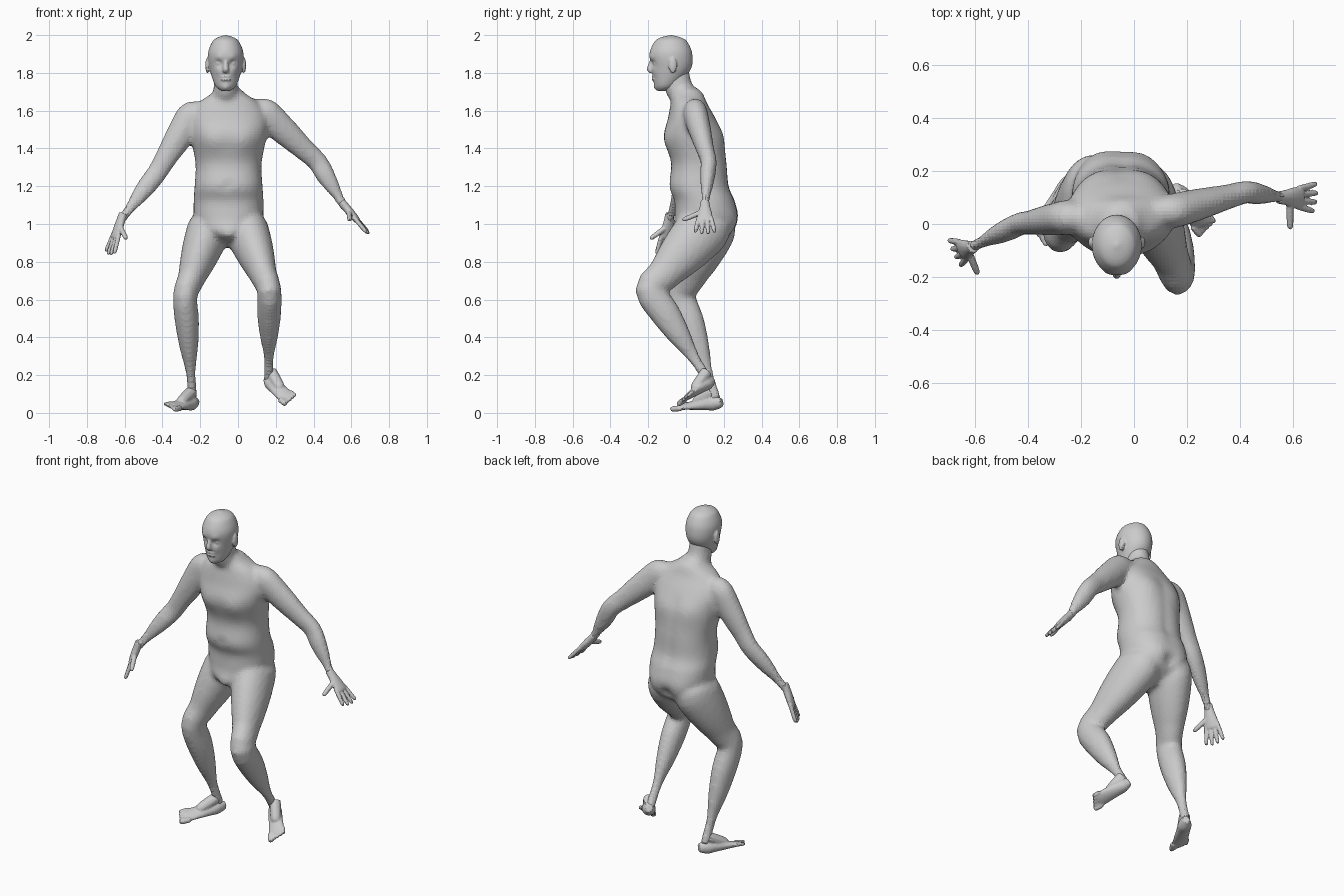
import bpy, bmesh, math
from mathutils import Vector

cube = bpy.data.objects.get("Cube")
if cube:
    bpy.data.objects.remove(cube)

GREY = (0.6, 0.6, 0.6, 1)
skin = bpy.data.materials.new("plain_grey")
skin.use_nodes = True
skin.diffuse_color = GREY
skin.node_tree.nodes["Principled BSDF"].inputs["Base Color"].default_value = GREY

ACROSS = Vector((1, 0, 0))
DEEP = Vector((0, 1, 0))
UP = Vector((0, 0, 1))
MIDDLE, FACE = -.05, -.065


def spline(rows, steps):
    """Catmull-Rom interpolation through rows of numbers."""
    out = []
    for i in range(len(rows) - 1):
        before, after = rows[max(i - 1, 0)], rows[min(i + 2, len(rows) - 1)]
        for s in range(steps):
            t = s / steps
            out.append([b + t / 2 * (c - a + t * (2 * a - 5 * b + 4 * c - d + t * (3 * (b - c) + d - a)))
                        for a, b, c, d in zip(before, rows[i], rows[i + 1], after)])
    return out + [rows[-1]]


def loft(name, rows, side=ACROSS, sides=20, steps=3, level=False, power=2, turn=(0, 0)):
    """Skin of rounded rings; each row is x, y, z, half width, half depth."""
    rows = spline(rows, steps)
    points = [Vector(r[:3]) for r in rows]
    last = len(rows) - 1
    bm, rings = bmesh.new(), []
    for i, (centre, row) in enumerate(zip(points, rows)):
        if level:
            yaw = turn[0] + (turn[1] - turn[0]) * i / last
            axis, u = UP, Vector((math.cos(yaw), math.sin(yaw), 0))
        else:
            axis = (points[min(i + 1, last)] - points[max(i - 1, 0)]).normalized()
            u = (side - axis * side.dot(axis)).normalized()
        v = axis.cross(u)
        ring = []
        for k in range(sides):
            angle = math.tau * k / sides
            c, s = (math.copysign(abs(w) ** (2 / power), w) for w in (math.cos(angle), math.sin(angle)))
            ring.append(bm.verts.new(centre + u * c * row[3] + v * s * row[4]))
        rings.append(ring)
    for low, high in zip(rings, rings[1:]):
        for k in range(sides):
            bm.faces.new((low[k - 1], low[k], high[k], high[k - 1]))
    bm.faces.new(rings[0])
    bm.faces.new(rings[-1])
    bmesh.ops.recalc_face_normals(bm, faces=bm.faces)
    mesh = bpy.data.meshes.new(name)
    bm.to_mesh(mesh)
    bm.free()
    mesh.materials.append(skin)
    ob = bpy.data.objects.new(name, mesh)
    bpy.context.collection.objects.link(ob)
    return ob


def stack(name, x, rows, **options):
    """Level rings above one x; each row is y, z, half width, half depth."""
    return loft(name, [(x, *row) for row in rows], level=True, **options)


def limb(name, joints, radii, bulges, side):
    """Tube through joints; muscle swells the top of each bone and thins the end."""
    joints = [Vector(j) for j in joints]
    rows = []
    for i, bulge in enumerate(bulges):
        for f in (0, .25, .5, .75):
            r = radii[i] + (radii[i + 1] - radii[i]) * f + bulge * math.sin(math.tau * f ** 1.2)
            rows.append((*joints[i].lerp(joints[i + 1], f), r * .9, r * 1.12))
    rows.append((*joints[-1], radii[-1], radii[-1]))
    return loft(name, rows, side)


def digit(base, tip, r):
    """Finger or toe with a rounded tip."""
    rows = [(*base.lerp(tip, f), r * w, r * w) for f, w in ((0, 1), (.5, 1), (.9, .85), (1, .3))]
    return loft("digit", rows, Vector((.3, .9, .2)), sides=10)


def blob(name, x, y, z, rx, ry, rz):
    """Small ellipsoid from level rings."""
    rows = []
    for i in range(7):
        angle = math.pi * (i + .2) / 6.4
        w = math.sin(angle)
        rows.append((x, y, z - rz * math.cos(angle), rx * w, ry * w))
    return loft(name, rows, level=True, steps=2)


def dab(ob, centre, radius, push):
    """Soft sculpting push."""
    for v in ob.data.vertices:
        d = (v.co - Vector(centre)).length / radius
        v.co += Vector(push) * math.exp(-d * d)


def fuse(name, parts, voxel, smoothing):
    """Join overlapping parts into one continuous faceted skin."""
    bpy.ops.object.select_all(action='DESELECT')
    for part in parts:
        part.select_set(True)
    bpy.context.view_layer.objects.active = parts[0]
    bpy.ops.object.join()
    parts[0].name = name
    remesh = parts[0].modifiers.new("skin", 'REMESH')
    remesh.mode, remesh.voxel_size = 'VOXEL', voxel
    soften = parts[0].modifiers.new("soften", 'SMOOTH')
    soften.iterations = smoothing


def hand(name, wrist, knuckle, spread, thumb):
    """Palm with four fanned fingers and a thumb."""
    wrist, knuckle, spread = Vector(wrist), Vector(knuckle), Vector(spread).normalized()
    reach = knuckle - wrist
    outline = ((-.4, .024, .022), (0, .028, .022), (.5, .038, .021), (1, .042, .017), (1.1, .036, .008))
    parts = [loft(name, [(*(wrist + reach * f), w, d) for f, w, d in outline], spread)]
    for i in (-1.5, -.5, .5, 1.5):
        base = knuckle + spread * i * .022 - reach * .2
        length = 1.3 - .12 * abs(i)
        parts.append(digit(base, base + reach * length + spread * i * .013, .012))
    parts.append(digit(wrist + reach * .3, Vector(thumb), .014))
    fuse(name, parts, .005, 2)


def foot(name, heel, ball, spread):
    """Wedge from heel to ball with an instep and five fanned toes."""
    heel, ball, spread = Vector(heel), Vector(ball), Vector(spread).normalized()
    stride = ball - heel
    rows = []
    for i in range(6):
        f = i / 5
        back = .55 if i == 0 else 1
        rows.append((*heel.lerp(ball, f), (.034 + .014 * f) * back, (.044 - .031 * f) * back))
    parts = [loft(name, rows, spread)]
    parts.append(digit(heel + stride * .22 + UP * .06, heel + stride * .7 + UP * .01, .032))
    for i in range(5):
        base = ball + spread * (i - 1.9) * .02 - stride * (.06 + .02 * i)
        parts.append(digit(base, base + stride * (.26 - .01 * i), .011 if i else .016))
    fuse(name, parts, .006, 3)


# Torso, twisted so the chest and hips turn opposite ways
torso = stack("torso", MIDDLE, [
    (.09, .88, .04, .05), (.09, .95, .14, .15), (.105, 1.03, .18, .165), (.1, 1.12, .185, .16),
    (.07, 1.2, .18, .16), (.07, 1.32, .175, .148), (.04, 1.46, .2, .155), (.03, 1.56, .205, .125),
    (.015, 1.64, .16, .095), (.01, 1.69, .09, .08), (0, 1.72, .06, .06)],
    sides=40, steps=5, power=2.25, turn=(-.16, .12))
for s in (-1, 1):
    dab(torso, (MIDDLE + s * .09, -.11, 1.43), .06, (0, -.012, 0))
    dab(torso, (MIDDLE + s * .09, .18, 1.47), .07, (0, .012, 0))
    dab(torso, (MIDDLE + s * .1, .25, 1), .08, (0, .015, 0))
for i in range(9):
    dab(torso, (MIDDLE, .24 - .01 * i, 1.1 + .05 * i), .03, (0, -.01, 0))
dab(torso, (MIDDLE, .27, .98), .035, (0, -.03, 0))
dab(torso, (MIDDLE, -.09, 1.2), .02, (0, .012, 0))
dab(torso, (MIDDLE, -.06, .94), .04, (0, -.02, -.01))
neck = stack("neck", FACE, [(.02, 1.62, .09, .08), (-.02, 1.69, .07, .085), (-.045, 1.75, .062, .075),
                            (-.055, 1.82, .06, .07)])

# Legs: left knee forward with the heel lifted, right foot planted
LEG, MUSCLE = (.09, .128, .072, .028), (0, .006, .011)
left_leg = limb("left_leg", [(.02, .12, 1.09), (.045, .09, .97), (.165, -.19, .65), (.163, .12, .17)],
                LEG, MUSCLE, ACROSS)
right_leg = limb("right_leg", [(-.12, .12, 1.09), (-.155, .12, .97), (-.28, -.03, .62), (-.24, .16, .07)],
                 LEG, MUSCLE, ACROSS)

# Arms spread out and down
ARM, SWELL = (.06, .073, .048, .024), (0, .002, .005)
right_arm = limb("right_arm", [(-.14, .02, 1.59), (-.25, .025, 1.565), (-.43, 0, 1.27), (-.62, -.09, 1.02)],
                 ARM, SWELL, DEEP)
left_arm = limb("left_arm", [(.04, .04, 1.6), (.15, .05, 1.58), (.42, .12, 1.33), (.57, .1, 1.08)],
                ARM, SWELL, DEEP)
fuse("body", [torso, neck, left_leg, right_leg, right_arm, left_arm], .014, 6)

hand("right_hand", (-.62, -.09, 1.02), (-.65, -.1, .93), (-.4, .85, .1), (-.59, -.19, .92))
hand("left_hand", (.57, .1, 1.09), (.63, .1, 1.02), (.1, 1, 0), (.59, -.02, 1.02))
foot("right_foot", (-.22, .19, .055), (-.345, -.02, .035), (-.8, .5, .3))
foot("left_foot", (.15, .14, .18), (.262, 0, .08), (.8, .4, .4))

# Head with a sculpted face
head = stack("head", FACE, [
    (-.125, 1.705, .025, .025), (-.105, 1.735, .057, .062), (-.077, 1.82, .085, .103), (-.08, 1.9, .094, .113),
    (-.08, 1.96, .074, .09), (-.08, 1.985, .048, .06), (-.08, 2, .005, .005)], sides=48, steps=8)
parts = [head]
for s in (-1, 1):
    x = FACE + s * .036
    dab(head, (x, -.18, 1.85), .02, (0, .014, 0))
    dab(head, (x, -.18, 1.88), .02, (0, -.006, 0))
    dab(head, (x, -.16, 1.81), .025, (0, -.006, 0))
    parts.append(blob("eye", x, -.16, 1.85, .015, .012, .012))
    parts.append(blob("ear", FACE + s * .097, -.07, 1.84, .011, .022, .042))
dab(head, (FACE, -.16, 1.72), .02, (0, -.008, 0))
parts.append(stack("nose", FACE, [(-.18, 1.87, .008, .01), (-.19, 1.82, .016, .018), (-.182, 1.8, .012, .012)]))
for z in (1.764, 1.781):
    parts.append(blob("lip", FACE, -.168, z, .028, .013, .007))
fuse("head", parts, .006, 2)
